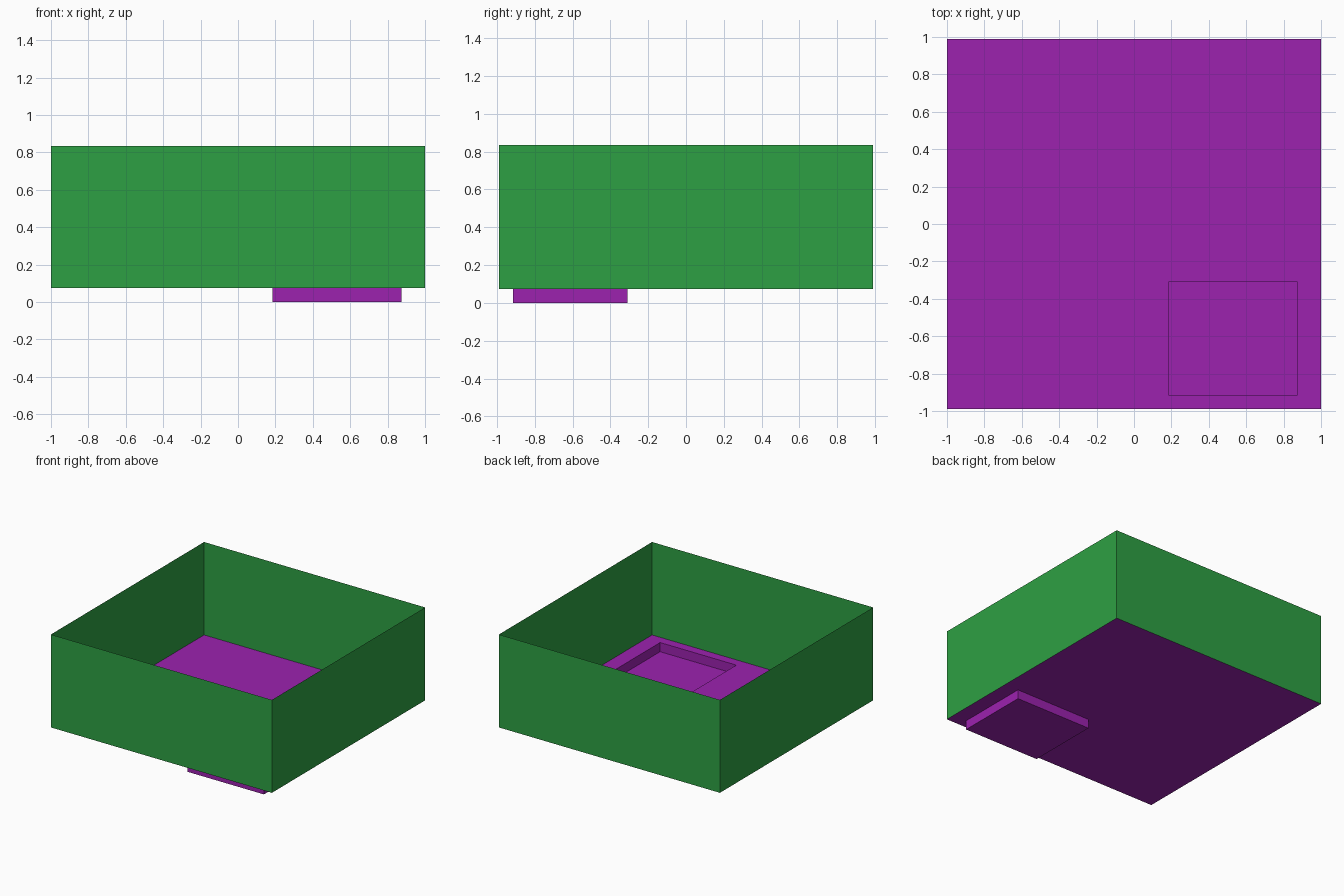
import bpy
import bmesh

cube = bpy.data.objects.get("Cube")
if cube:
    bpy.data.objects.remove(cube, do_unlink=True)

HALF_X, HALF_Y = 1.0, 0.99
FLOOR_Z, TOP_Z = 0.075, 0.835
XS = (-HALF_X, 0.185, 0.875, HALF_X)
YS = (-HALF_Y, -0.915, -0.31, HALF_Y)


def material(name, rgb):
    mat = bpy.data.materials.new(name)
    mat.use_nodes = True
    mat.diffuse_color = (*rgb, 1)
    mat.node_tree.nodes["Principled BSDF"].inputs["Base Color"].default_value = (*rgb, 1)
    return mat


def add_object(name, bm, mat):
    mesh = bpy.data.meshes.new(name)
    bm.to_mesh(mesh)
    bm.free()
    mesh.materials.append(mat)
    obj = bpy.data.objects.new(name, mesh)
    bpy.context.collection.objects.link(obj)
    return obj


green = material("wall green", (0.027, 0.352, 0.056))
purple = material("floor purple", (0.332, 0.016, 0.429))

# Walls: four thin sheets, open at the top
bm = bmesh.new()
corners = [(-HALF_X, -HALF_Y), (HALF_X, -HALF_Y), (HALF_X, HALF_Y), (-HALF_X, HALF_Y)]
lower = [bm.verts.new((x, y, FLOOR_Z)) for x, y in corners]
upper = [bm.verts.new((x, y, TOP_Z)) for x, y in corners]
for i in range(4):
    j = (i + 1) % 4
    bm.faces.new((lower[i], lower[j], upper[j], upper[i]))
add_object("walls", bm, green)

# Floor: a sheet divided around the recess, whose middle cell is sunk
bm = bmesh.new()
grid = [[bm.verts.new((x, y, FLOOR_Z)) for x in XS] for y in YS]
cells = {}
for r in range(3):
    for c in range(3):
        cells[r, c] = bm.faces.new((grid[r][c], grid[r][c + 1],
                                    grid[r + 1][c + 1], grid[r + 1][c]))
sunk = bmesh.ops.extrude_discrete_faces(bm, faces=[cells[1, 1]])["faces"][0]
bmesh.ops.translate(bm, verts=sunk.verts, vec=(0, 0, -FLOOR_Z))
bmesh.ops.recalc_face_normals(bm, faces=bm.faces)
if sunk.normal.z < 0:
    bmesh.ops.reverse_faces(bm, faces=bm.faces)
add_object("floor_with_recess", bm, purple)
